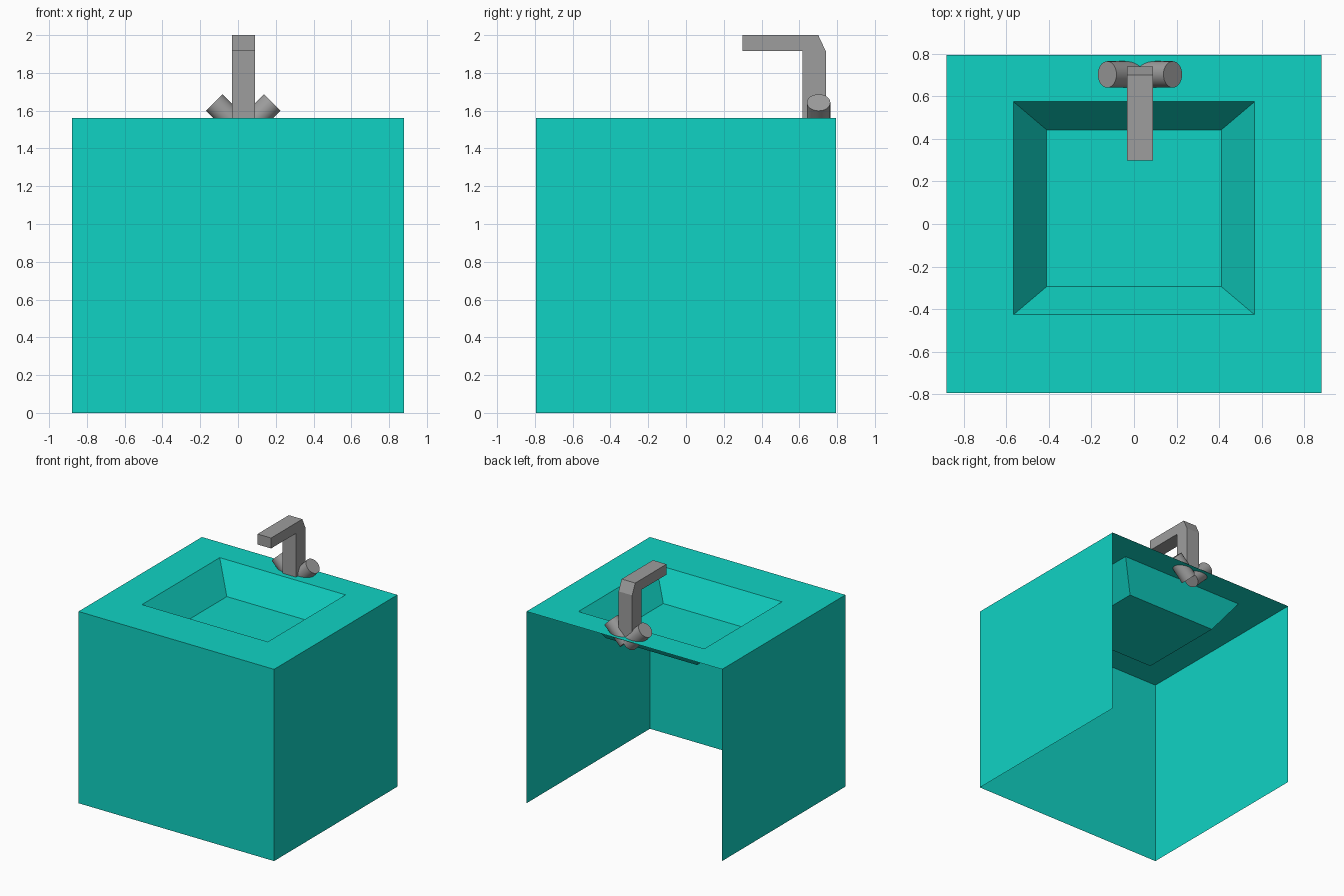
import bpy, bmesh, math
from mathutils import Matrix, Vector

old = bpy.data.objects.get("Cube")
if old:
    bpy.data.objects.remove(old, do_unlink=True)


def material(name, colour):
    mat = bpy.data.materials.new(name)
    mat.use_nodes = True
    mat.diffuse_color = colour
    mat.node_tree.nodes["Principled BSDF"].inputs["Base Color"].default_value = colour
    return mat


def make_object(name, bm, mat):
    mesh = bpy.data.meshes.new(name)
    bm.to_mesh(mesh)
    bm.free()
    mesh.materials.append(mat)
    obj = bpy.data.objects.new(name, mesh)
    bpy.context.collection.objects.link(obj)
    return obj


teal = material("teal", (0.005, 0.65, 0.55, 1))
grey = material("grey metal", (0.34, 0.34, 0.34, 1))

TOP = 1.56
TAP_X = 0.028
TAP_Y = 0.702

# Cabinet shell: rectangular rings from floor to countertop, then down into the basin
rings = [  # half width, front, back, height
    (0.88, -0.793, 0.793, 0),
    (0.88, -0.793, 0.793, TOP),
    (0.566, -0.426, 0.574, TOP),
    (0.41, -0.294, 0.442, 1.335),
]
bm = bmesh.new()
loops = []
for w, front, back, z in rings:
    corners = [(-w, front), (w, front), (w, back), (-w, back)]
    loops.append([bm.verts.new((x, y, z)) for x, y in corners])
for level, (low, high) in enumerate(zip(loops, loops[1:])):
    for i in range(4):
        j = (i + 1) % 4
        if level == 0 and i == 2:
            continue  # the back is open
        bm.faces.new((low[i], low[j], high[j], high[i]))
bm.faces.new(loops[-1])
make_object("cabinet_with_basin", bm, teal)

# Spout: side profile extruded across its width
profile = [(0.617, TOP), (0.74, TOP), (0.74, 1.915), (0.70, 2.0),
           (0.298, 2.0), (0.298, 1.915), (0.617, 1.915)]
bm = bmesh.new()
width = 0.122
side = bm.faces.new([bm.verts.new((TAP_X - width / 2, y, z)) for y, z in profile])
grown = bmesh.ops.extrude_face_region(bm, geom=[side])
bmesh.ops.translate(bm, vec=(width, 0, 0),
                    verts=[v for v in grown["geom"] if isinstance(v, bmesh.types.BMVert)])
bmesh.ops.recalc_face_normals(bm, faces=bm.faces)
make_object("spout", bm, grey)

# Tap knobs: tilted cylinders sunk through the countertop
length = 0.2
for name, s in (("left_knob", 1), ("right_knob", -1)):
    bm = bmesh.new()
    bmesh.ops.create_cone(bm, cap_ends=True, segments=32,
                          radius1=0.062, radius2=0.062, depth=length)
    axis = Vector((s, 0, 1)).normalized()
    cap = Vector((TAP_X + s * 0.154, TAP_Y, 1.643))
    tilt = Matrix.Rotation(s * math.radians(45), 4, "Y")
    bm.transform(Matrix.Translation(cap - axis * length / 2) @ tilt)
    knob = make_object(name, bm, grey)
    bpy.ops.object.select_all(action="DESELECT")
    knob.select_set(True)
    bpy.context.view_layer.objects.active = knob
    bpy.ops.object.shade_smooth_by_angle(angle=math.radians(30))
